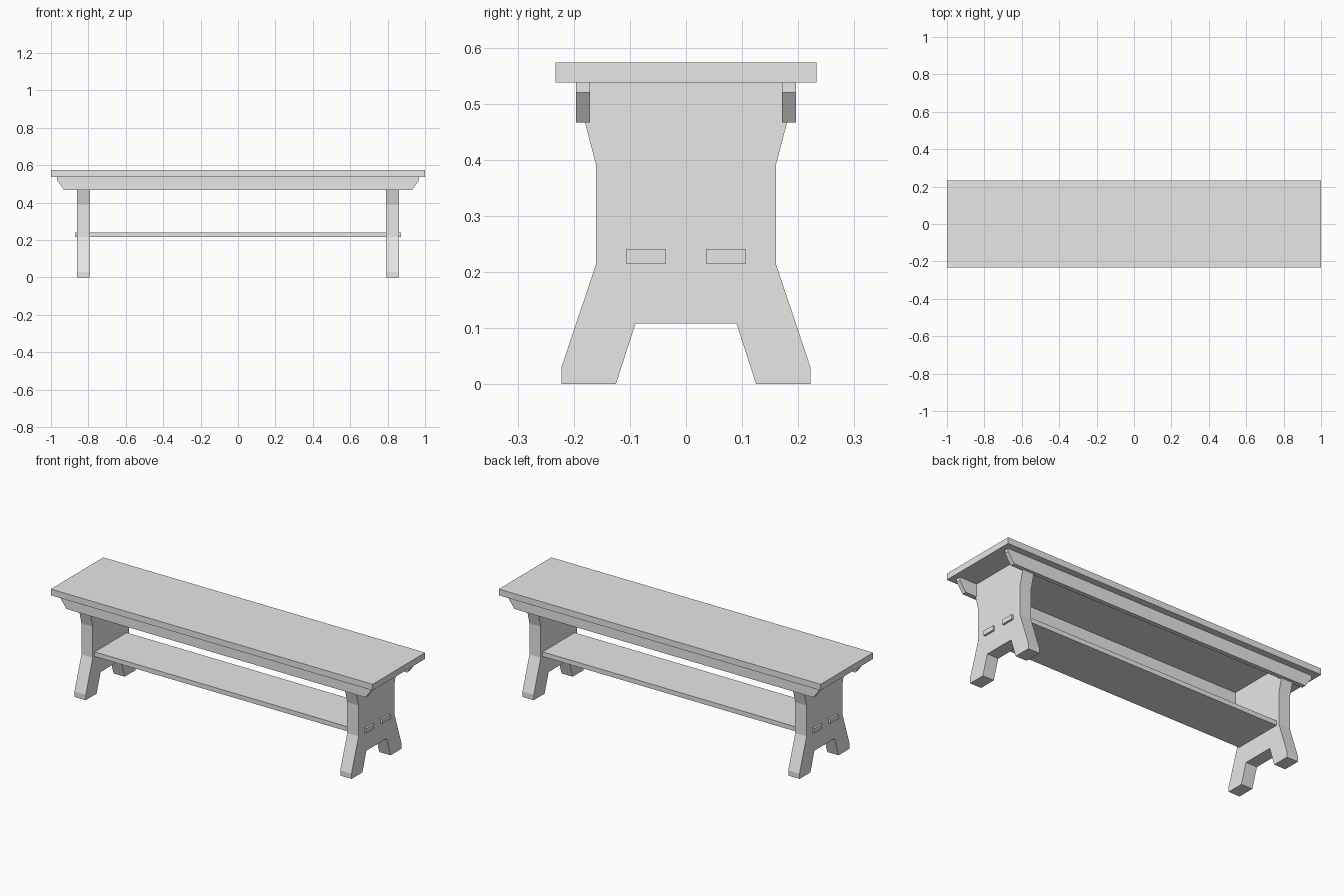
import bpy
import bmesh
from mathutils import Vector

cube = bpy.data.objects.get("Cube")
if cube:
    bpy.data.objects.remove(cube, do_unlink=True)

grey = bpy.data.materials.new("plain grey")
grey.use_nodes = True
grey.diffuse_color = (0.8, 0.8, 0.8, 1)
grey.node_tree.nodes["Principled BSDF"].inputs["Base Color"].default_value = (0.8, 0.8, 0.8, 1)


def mirrored(half):
    """Close a half outline by reflecting it in its first coordinate."""
    return half + [(-a, b) for a, b in reversed(half)]


def board(name, outline, axis, start, end):
    """Flat board: an outline extruded along one axis from start to end."""
    place = {
        "x": lambda a, b: Vector((start, a, b)),
        "y": lambda a, b: Vector((a, start, b)),
        "z": lambda a, b: Vector((a, b, start)),
    }[axis]
    shift = {"x": (1, 0, 0), "y": (0, 1, 0), "z": (0, 0, 1)}[axis]
    bm = bmesh.new()
    face = bm.faces.new([bm.verts.new(place(a, b)) for a, b in outline])
    extruded = bmesh.ops.extrude_face_region(bm, geom=[face], use_keep_orig=True)["geom"]
    moved = [v for v in extruded if isinstance(v, bmesh.types.BMVert)]
    bmesh.ops.translate(bm, verts=moved, vec=Vector(shift) * (end - start))
    bmesh.ops.recalc_face_normals(bm, faces=bm.faces)
    mesh = bpy.data.meshes.new(name)
    bm.to_mesh(mesh)
    bm.free()
    mesh.materials.append(grey)
    obj = bpy.data.objects.new(name, mesh)
    bpy.context.collection.objects.link(obj)
    return obj


# Main levels shared by the parts
TOP, SEAT_UNDER, APRON_UNDER = 0.573, 0.538, 0.466
SHELF_UNDER, SHELF_TOP = 0.215, 0.241
APRON_IN, APRON_OUT = 0.171, 0.196
LEG_IN, LEG_OUT = 0.791, 0.861

# Seat plank
board("seat", mirrored([(1, -0.233), (1, 0.233)]), "z", SEAT_UNDER, TOP)

# Aprons with clipped lower corners
apron = mirrored([(0.93, APRON_UNDER), (0.968, 0.52), (0.968, SEAT_UNDER)])
board("front_apron", apron, "y", -APRON_OUT, -APRON_IN)
board("back_apron", apron, "y", APRON_IN, APRON_OUT)

# Trestle legs: arched foot, narrow waist, notches for the aprons
leg = mirrored([
    (0.09, 0.108), (0.125, 0), (0.222, 0), (0.222, 0.03),
    (0.16, SHELF_UNDER), (0.16, 0.39), (0.18, APRON_UNDER),
    (APRON_IN, APRON_UNDER), (APRON_IN, SEAT_UNDER),
])
board("left_leg", leg, "x", LEG_IN, LEG_OUT)
board("right_leg", leg, "x", -LEG_OUT, -LEG_IN)

# Stretcher shelf with two tenons through each leg
TENON = 0.872
shelf = mirrored([
    (LEG_IN, -0.142), (LEG_IN, -0.107), (TENON, -0.107), (TENON, -0.036),
    (LEG_IN, -0.036), (LEG_IN, 0.036), (TENON, 0.036), (TENON, 0.107),
    (LEG_IN, 0.107), (LEG_IN, 0.142),
])
board("stretcher_shelf", shelf, "z", SHELF_UNDER, SHELF_TOP)
